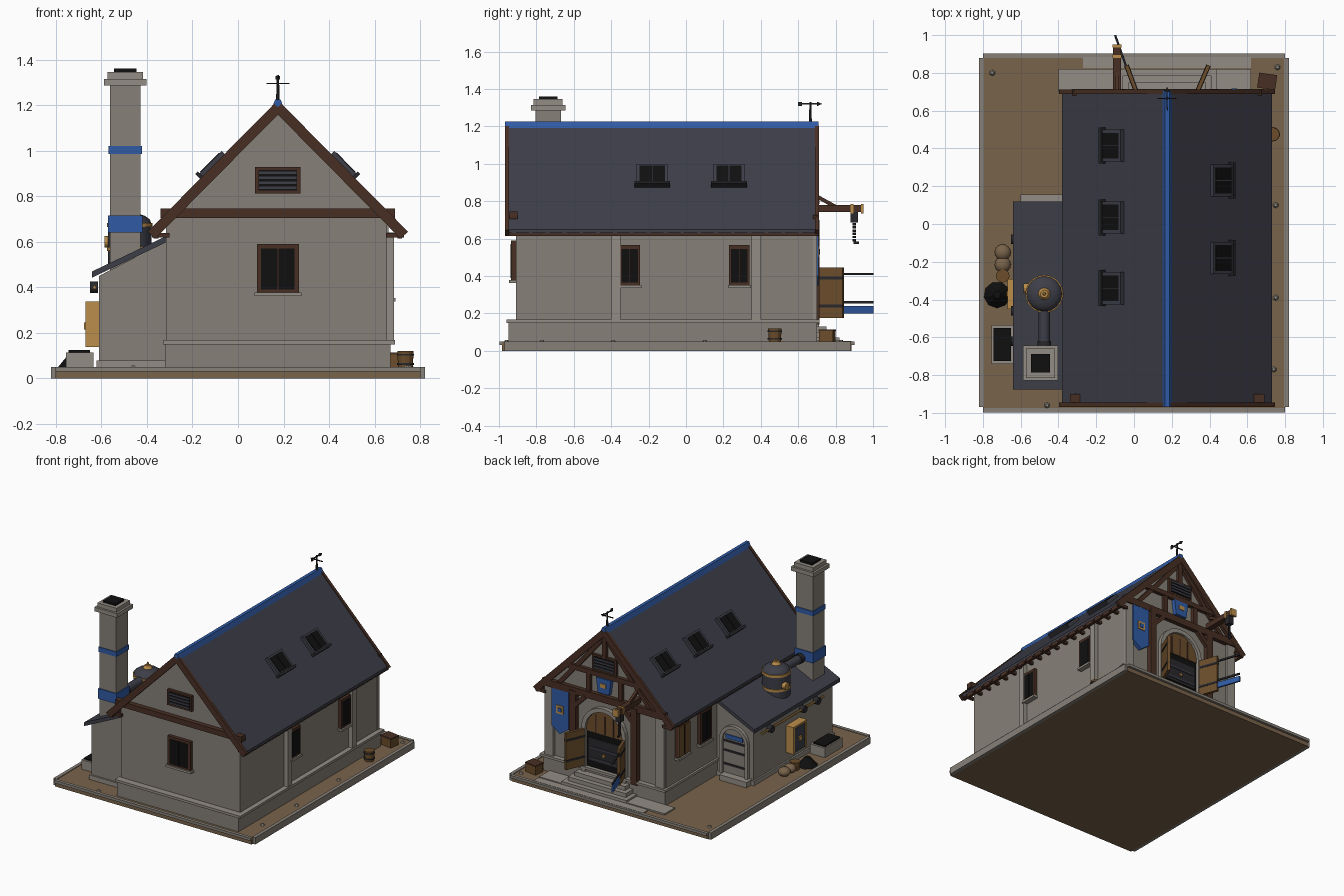
import bpy, bmesh, math
from mathutils import Matrix, Vector

if "Cube" in bpy.data.objects:
    bpy.data.objects.remove(bpy.data.objects["Cube"], do_unlink=True)


def material(name, *rgb):
    mat = bpy.data.materials.new(name)
    mat.use_nodes = True
    mat.diffuse_color = (*rgb, 1)
    mat.node_tree.nodes["Principled BSDF"].inputs["Base Color"].default_value = (*rgb, 1)
    return mat


stone = material("wall stone", .24, .215, .185)
pale = material("pale stone", .29, .265, .23)
slate = material("roof slate", .047, .048, .065)
timber = material("dark timber", .065, .028, .017)
wood = material("oak wood", .15, .075, .025)
earth = material("packed earth", .19, .125, .068)
blue = material("blue paint", .03, .105, .38)
brass = material("brass", .5, .27, .07)
iron = material("iron", .022, .022, .026)
black = material("soot black", .005, .005, .005)


# ---- helpers -------------------------------------------------------------
def finish(name, mat, bm, matrix, smooth=False):
    bm.transform(matrix)
    bmesh.ops.recalc_face_normals(bm, faces=bm.faces)
    mesh = bpy.data.meshes.new(name)
    bm.to_mesh(mesh)
    bm.free()
    mesh.materials.append(mat)
    ob = bpy.data.objects.new(name, mesh)
    bpy.context.collection.objects.link(ob)
    if smooth:
        bpy.ops.object.select_all(action='DESELECT')
        ob.select_set(True)
        bpy.context.view_layer.objects.active = ob
        bpy.ops.object.shade_smooth_by_angle(angle=math.radians(40))
    return ob


def prism(name, mat, points, low, high, matrix=Matrix()):
    """Extrude an outline of (u, v) points from depth low to depth high."""
    bm = bmesh.new()
    face = bm.faces.new([bm.verts.new((u, v, low)) for u, v in points])
    moved = bmesh.ops.extrude_face_region(bm, geom=[face])["geom"]
    bmesh.ops.translate(bm, vec=(0, 0, high - low),
                        verts=[v for v in moved if isinstance(v, bmesh.types.BMVert)])
    return finish(name, mat, bm, matrix)


def box(name, mat, x, y, z, matrix=Matrix()):
    return prism(name, mat, [(x[0], y[0]), (x[1], y[0]), (x[1], y[1]), (x[0], y[1])], *z, matrix)


def panel(name, mat, width, height, low, high, matrix, u=0, v=0):
    return box(name, mat, (u - width / 2, u + width / 2), (v - height / 2, v + height / 2),
               (low, high), matrix)


def frame(origin, normal, up=(0, 0, 1)):
    """Local axes: u to the right, v up, w out of the surface."""
    n, v = Vector(normal).normalized(), Vector(up).normalized()
    u = v.cross(n)
    return Matrix.Translation(origin) @ Matrix((u, v, n)).transposed().to_4x4()


def beam(name, mat, start, end, across, tall):
    a, b = Vector(start), Vector(end)
    turn = (b - a).to_track_quat('Z', 'Y').to_matrix().to_4x4()
    return panel(name, mat, across, tall, 0, (b - a).length, Matrix.Translation(a) @ turn)


def drum(name, mat, base, r_low, r_high, height, direction=(0, 0, 1), sides=12):
    bm = bmesh.new()
    bmesh.ops.create_cone(bm, cap_ends=True, segments=sides, radius1=r_low, radius2=r_high,
                          depth=height, matrix=Matrix.Translation((0, 0, height / 2)))
    turn = Vector(direction).to_track_quat('Z', 'Y').to_matrix().to_4x4()
    return finish(name, mat, bm, Matrix.Translation(base) @ turn, sides > 12)


def blob(name, mat, center, radius, squash=1):
    bm = bmesh.new()
    bmesh.ops.create_uvsphere(bm, u_segments=16, v_segments=8, radius=radius)
    return finish(name, mat, bm, Matrix.Translation(center) @ Matrix.Diagonal((1, 1, squash, 1)), True)


def arc(radius, bottom, spring):
    turns = [math.pi * i / 12 for i in range(13)]
    return ([(radius, bottom)] + [(radius * math.cos(t), spring + radius * math.sin(t)) for t in turns]
            + [(-radius, bottom)])


def window(name, matrix, width, height, rim=timber, lip=pale):
    panel(name + "_frame", rim, width, height, -.02, .025, matrix)
    for side in (-1, 1):
        panel(name + "_pane", black, width * .39, height * .82, .02, .028, matrix, side * width * .205)
    panel(name + "_sill", lip, width * 1.12, .016, -.02, .036, matrix, 0, -height / 2)


def vent(name, matrix):
    panel(name + "_frame", timber, .2, .115, -.01, .02, matrix)
    panel(name + "_dark", black, .17, .09, 0, .023, matrix)
    for i in range(4):
        panel(name + "_slat", slate, .17, .012, 0, .028, matrix, 0, -.033 + i * .022)


SECTION = frame((0, 0, 0), (0, -1, 0))   # u = x, v = z, depth = -y
FRONT, BACK, LEFT, RIGHT = (0, -1, 0), (0, 1, 0), (1, 0, 0), (-1, 0, 0)
MID, SLOPE, REACH, TOP = .175, 1.02, .555, 1.215
GROUND, WALL_BACK = .045, .68

# ---- ground slab and kerb ------------------------------------------------
box("ground", earth, (-.8, .8), (-.985, .885), (0, GROUND))
for side in (-1, 1):
    box("side_kerb", stone, (side * .795, side * .82), (-.97, .88), (0, .05))
for y in (-.985, .89):
    box("end_kerb", stone, (-.8, .8), (y - .012, y + .012), (.03, .05))
for spot in ((-.75, .8), (.76, .83), (.74, -.77), (-.46, -.96), (.75, .1), (.75, -.39)):
    drum("pebble", pale, (*spot, GROUND), .016, .008, .012, sides=6)

# ---- main house ----------------------------------------------------------
box("plinth", stone, (-.32, .67), (-.95, .7), (.04, .15))
box("plinth_trim", pale, (-.33, .69), (-.96, .715), (.15, .168))
under = TOP - .04
prism("house_walls", stone, [(-.315, .16), (.655, .16), (.655, under - .48 * SLOPE), (MID, under),
      (-.315, under - .49 * SLOPE)], -WALL_BACK, .91, SECTION)
for side in (-1, 1):
    eave, low = MID + side * REACH, TOP - REACH * SLOPE
    prism("roof_slope", slate, [(MID, TOP), (eave, low), (eave, low - .02), (MID, TOP - .035)],
          -.705, .96, SECTION)
    for y in (-.957, .7):
        beam("bargeboard", timber, (MID, y, TOP - .025), (eave, y, low - .02), .022, .045)
    box("fascia", timber, (eave - side * .03, eave - side * .01), (-.955, .7), (low - .035, low - .005))
    for i in range(19):
        y = -.93 + i * .09
        box("rafter_tail", timber, (eave - side * .08, eave - side * .002), (y, y + .02), (low - .03, low - .01))
prism("ridge_cap", blue, [(MID - .025, TOP - .025), (MID - .012, TOP + .01), (MID + .012, TOP + .01),
      (MID + .025, TOP - .025)], -.708, .968, SECTION)

# skylights
for side, places in ((1, (.23, -.18)), (-1, (.415, .035, -.34))):
    for y in places:
        x = MID + side * .28
        window("skylight", frame((x, y, TOP - .28 * SLOPE), (side * SLOPE, 0, 1), (-side, 0, SLOPE)),
               .17, .145, slate, iron)

# front gable
box("front_tie_beam", timber, (-.34, .69), (-.945, -.9), (.705, .745))
window("front_window", frame((MID, -.91, .48), FRONT), .185, .22)
vent("front_vent", frame((MID, -.91, .87), FRONT))

# side windows and buttresses
for y, pier in ((-.3, -.375), (.285, .375)):
    window("left_window", frame((.655, y, .455), LEFT), .11, .22)
    box("buttress", pale, (.64, .685), (pier - .025, pier + .025), (.16, .64))
for y in (.51, .25):
    window("right_window", frame((-.315, y, .47), RIGHT), .13, .25)
for u in (-.035, .035):
    panel("shutter", wood, .055, .22, .02, .034, frame((-.315, .51, .47), RIGHT), u)

# ---- timbered rear facade ------------------------------------------------
facade = frame((MID, WALL_BACK, 0), BACK)
panel("rear_tie_beam", timber, 1.0, .05, 0, .03, facade, 0, .7)
panel("collar_beam", timber, .6, .035, 0, .025, facade, 0, .87)
panel("king_post", timber, .035, .16, 0, .022, facade, 0, 1.07)
vent("rear_vent", frame((MID, WALL_BACK, .95), BACK))
for side in (-1, 1):
    panel("post", timber, .05, .56, 0, .035, facade, side * .25, .42)
    panel("stud", timber, .035, .15, 0, .022, facade, side * .13, .79)
    panel("corner_pier", pale, .07, .52, 0, .02, facade, side * .45, .42)
    x = MID + side * .25
    beam("gable_brace", timber, (MID + side * .38, .69, .71), (x, .69, .86), .022, .03)
    beam("gable_strut", timber, (x - side * .02, .69, .88), (MID + side * .03, .69, 1.12), .022, .03)
    beam("post_brace", timber, (x, .7, .58), (x - side * .1, .7, .68), .025, .03)

# arched doorway with a stove inside
outer, inner = arc(.18, .1, .45), arc(.15, .1, .45)
prism("door_arch", pale, outer + inner[::-1], 0, .03, facade)
prism("doorway", black, inner, 0, .008, facade)
prism("fanlight_boards", wood, arc(.148, .43, .45), .005, .014, facade)
for u in (-.07, 0, .07):
    panel("fanlight_bar", timber, .01, .13, .01, .018, facade, u, .5)
panel("stove", iron, .26, .17, 0, .02, facade, 0, .3)
for v in (.24, .32):
    panel("stove_bar", slate, .22, .012, 0, .026, facade, 0, v)
panel("stove_latch", brass, .02, .02, 0, .03, facade, 0, .28)

# open door leaves
for x, tip in ((.335, .395), (.012, -.04)):
    beam("door_leaf", wood, (x, .7, .31), (tip, .84, .31), .02, .27)
    for z in (.24, .39):
        beam("door_strap", iron, (x, .7, z), (tip, .84, z), .026, .015)
for z in (.26, .41):
    beam("leaf_rail", iron, (-.04, .83, z), (-.1, 1, z), .01, .012)
beam("leaf_kick_rail", blue, (-.04, .83, .22), (-.1, 1, .22), .012, .04)

# steps and paving
for i, z in enumerate((.13, .1, .07)):
    box("step", pale, (-.03 - i * .03, .38 + i * .03), (.69, .75 + i * .035), (.04, z))
box("paving_inner", pale, (-.4, .62), (.7, .82), (.04, .056))
box("paving_outer", pale, (-.27, .62), (.825, .885), (.04, .052))

# banners
prism("long_banner", blue, [(-.07, .68), (.07, .68), (.07, .4), (0, .35), (-.07, .4)], 0, .028,
      frame((.53, WALL_BACK, 0), BACK))
prism("short_banner", blue, [(-.06, .85), (.06, .85), (.045, .74), (-.045, .74)], 0, .03, facade)
panel("banner_plate", brass, .055, .06, .02, .033, frame((.53, WALL_BACK, .53), BACK))
panel("banner_plate_center", blue, .03, .03, .02, .037, frame((.53, WALL_BACK, .53), BACK))
panel("short_banner_plate", brass, .045, .03, .02, .035, facade, 0, .8)

# hoist
HX = -.09
box("hoist_beam", timber, (HX - .02, HX + .02), (.66, .94), (.742, .78))
beam("hoist_brace", timber, (HX, .7, .825), (HX, .8, .77), .02, .02)
for y in (.88, .935):
    box("hoist_band", brass, (HX - .024, HX + .024), (y, y + .015), (.735, .786))
box("pulley_block", iron, (HX - .02, HX + .02), (.88, .92), (.685, .742))
for i in range(6):
    drum("chain_link", iron, (HX, .9, .585 + i * .017), .009, .009, .013, sides=6)
beam("hook", iron, (HX, .895, .578), (HX, .925, .578), .01, .012)

# weather vane
drum("vane_rod", iron, (MID, .665, TOP), .008, .005, .115, sides=8)
beam("vane_arrow", iron, (MID, .61, .105 + TOP), (MID, .72, .105 + TOP), .006, .008)
beam("vane_cross", iron, (MID - .05, .665, TOP + .08), (MID + .05, .665, TOP + .08), .006, .006)
panel("vane_tail", iron, .02, .022, 0, .006, frame((MID, .61, TOP + .105), LEFT))
drum("vane_tip", iron, (MID, .7, TOP + .105), .012, 0, .028, BACK, 6)

# ---- lean-to -------------------------------------------------------------
prism("lean_to_walls", stone, [(-.61, .04), (-.3, .04), (-.3, .61), (-.61, .45)], -.09, .83, SECTION)
prism("lean_to_roof", slate, [(-.64, .47), (-.3, .632), (-.3, .605), (-.64, .443)], -.12, .875, SECTION)
box("lean_to_plinth", pale, (-.622, -.3), (-.842, .1), (.04, .078))
box("side_door_step", pale, (-.6, -.38), (.08, .155), (.04, .085))
side_door = frame((-.465, .09, 0), BACK)
outer, inner = arc(.115, .08, .33), arc(.09, .08, .33)
prism("side_door_arch", pale, outer + inner[::-1], 0, .025, side_door)
prism("side_door", stone, inner, 0, .01, side_door)
for v in (.15, .25, .32):
    panel("side_door_strap", iron, .17, .014, 0, .016, side_door, 0, v)
panel("side_door_glass", blue, .14, .03, 0, .018, side_door, 0, .355)

# wall cabinet, pipe and valve wheels
cabinet = frame((-.61, -.37, .23), RIGHT)
panel("cabinet", slate, .15, .175, 0, .055, cabinet)
for u in (-.07, .07):
    panel("cabinet_edge", brass, .014, .185, 0, .06, cabinet, u)
panel("cabinet_knob", brass, .03, .03, 0, .066, cabinet)
panel("cabinet_top", brass, .16, .014, 0, .06, cabinet, 0, .1)
drum("wall_pipe", brass, (-.63, -.7, .4), .008, .008, .72, BACK, 8)
for y in (-.62, -.46, -.08):
    drum("valve_wheel", iron, (-.615, y, .4), .025, .025, .035, RIGHT)

# boiler and flue
bx, by = -.475, -.37
drum("boiler", slate, (bx, by, .5), .095, .095, .18, sides=24)
blob("boiler_dome", slate, (bx, by, .68), .095, .5)
for z in (.56, .665):
    drum("boiler_band", brass, (bx, by, z), .1, .1, .018, sides=24)
drum("boiler_cap", brass, (bx, by, .72), .035, .02, .025)
drum("boiler_finial", brass, (bx, by, .74), .01, .006, .025, sides=8)
drum("boiler_gauge", brass, (bx - .08, by + .03, .6), .025, .025, .03, RIGHT)
drum("flue_pipe", slate, (bx, -.45, .66), .03, .03, .24, FRONT, 16)
drum("flue_collar", iron, (bx, -.62, .66), .036, .036, .03, FRONT, 16)

# chimney
chimney = Matrix.Translation((-.495, -.737, 0))
for name, mat, size, low, high in (
        ("chimney_stack", stone, .135, .4, 1.29), ("chimney_low_band", blue, .15, .64, .715),
        ("chimney_high_band", blue, .147, .985, 1.02), ("chimney_cap", pale, .185, 1.285, 1.315),
        ("chimney_crown", pale, .155, 1.31, 1.345), ("chimney_mouth", black, .1, 1.33, 1.36)):
    panel(name, mat, size, size, low, high, chimney)

# ---- yard clutter --------------------------------------------------------
box("coal_bin", pale, (-.755, -.635), (-.74, -.535), (.04, .115))
box("coal_bin_rest", pale, (-.755, -.635), (-.64, -.535), (.04, .115))
box("coal_bin_fill", black, (-.745, -.65), (-.725, -.55), (.1, .125))
drum("coal_heap", black, (-.725, -.375, GROUND), .07, .02, .06, sides=9)
for y in (-.15, -.215):
    blob("sack", earth, (-.695, y, .075), .043, .75)
drum("bucket", wood, (-.695, -.275, GROUND), .03, .036, .06)
drum("barrel", wood, (.735, .475, GROUND), .032, .036, .075)
for z in (.06, .1):
    drum("barrel_hoop", iron, (.735, .475, z), .038, .038, .008)
crate = Matrix.Translation((.705, .755, 0)) @ Matrix.Rotation(-.15, 4, 'Z')
panel("crate", wood, .09, .075, GROUND, .11, crate)
panel("crate_lid", timber, .096, .08, .105, .115, crate)
